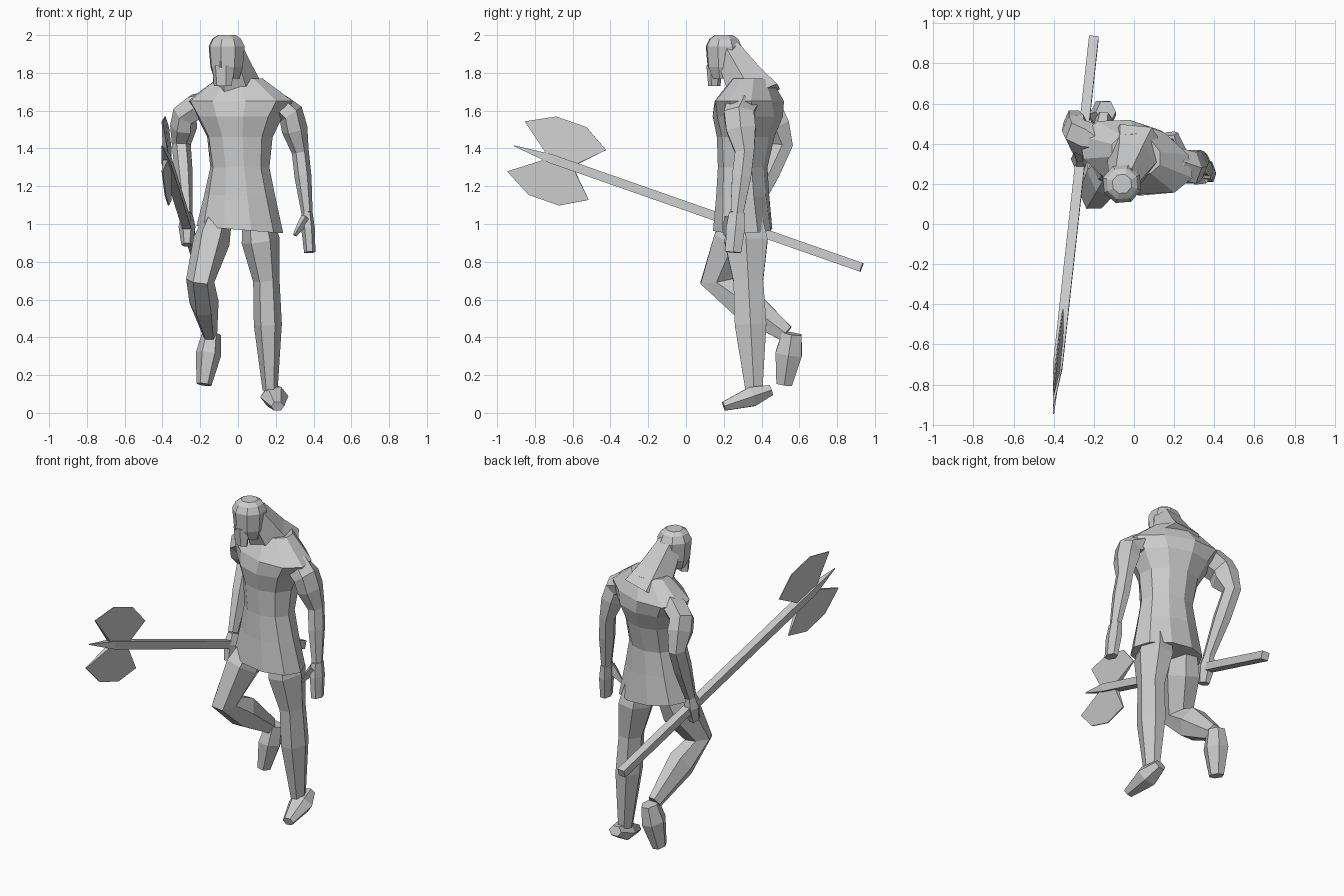
import bpy
import bmesh
from math import cos, sin, tau, radians
from mathutils import Matrix, Vector

cube = bpy.data.objects.get("Cube")
if cube:
    bpy.data.objects.remove(cube)

# One plain colour for everything
grey = (0.6, 0.6, 0.6, 1)
plain_grey = bpy.data.materials.new("plain grey")
plain_grey.use_nodes = True
plain_grey.diffuse_color = grey
shader = plain_grey.node_tree.nodes["Principled BSDF"]
shader.inputs["Base Color"].default_value = grey


def loft(name, rings):
    """Skin a list of equal-length point rings and cap both ends."""
    bm = bmesh.new()
    loops = [[bm.verts.new(point) for point in ring] for ring in rings]
    count = len(loops[0])
    for lower, upper in zip(loops, loops[1:]):
        for i in range(count):
            j = (i + 1) % count
            bm.faces.new((lower[i], lower[j], upper[j], upper[i]))
    bm.faces.new(reversed(loops[0]))
    bm.faces.new(loops[-1])
    bmesh.ops.recalc_face_normals(bm, faces=bm.faces)
    mesh = bpy.data.meshes.new(name)
    bm.to_mesh(mesh)
    bm.free()
    mesh.materials.append(plain_grey)
    part = bpy.data.objects.new(name, mesh)
    bpy.context.collection.objects.link(part)


def ellipse(centre, across, along, sides):
    """Ring of points around a centre, spanned by two half axes."""
    angles = [tau * i / sides for i in range(sides)]
    return [centre + across * cos(a) + along * sin(a) for a in angles]


def upright(name, centre, sections, sides, pose):
    """Loft sections of height, half width and half depth, set by a pose rule."""
    rings = []
    for height, width, depth in sections:
        lean, tilt, turn = pose(height)
        spin = Matrix.Rotation(radians(turn), 3, "Z")
        middle = Vector((*centre, height)) + Vector((0, lean, 0))
        across = spin @ Vector((width, 0, tilt * width))
        along = spin @ Vector((0, depth, 0))
        rings.append(ellipse(middle, across, along, sides))
    loft(name, rings)


def limb(name, joints, bulge=1.2, depth=1.3, sides=6):
    """Loft through joints of position and radius, with a muscle between each pair."""
    path = [joints[0]]
    for start, end in zip(joints, joints[1:]):
        muscle = [a + (b - a) * 0.4 for a, b in zip(start, end)]
        muscle[3] = (start[3] + end[3]) / 2 * bulge
        path += [muscle, end]
    points = [Vector(joint[:3]) for joint in path]
    rings = []
    for k, point in enumerate(points):
        before = points[max(k - 1, 0)]
        after = points[min(k + 1, len(points) - 1)]
        heading = (after - before).normalized()
        across = (Vector((1, 0, 0)) - heading * heading.x).normalized()
        along = heading.cross(across)
        radius = path[k][3]
        rings.append(ellipse(point, across * radius, along * radius * depth, sides))
    loft(name, rings)


def body_pose(height):
    """The chest leans back and turns with height, and the hem hangs askew."""
    lean = 0.1 * max(0, height - 1.3)
    tilt = -0.25 * max(0, 1.3 - height)
    return lean, tilt, -24 * (height - 0.8)


def head_pose(height):
    """The head is level and looks slightly to its right."""
    return 0, 0, -18


# Tunic: hem, waist, ribs, chest, shoulders and collar
upright("tunic", (0.01, 0.3), [
    (0.97, 0.23, 0.16),
    (1.15, 0.19, 0.14),
    (1.3, 0.16, 0.13),
    (1.46, 0.18, 0.15),
    (1.57, 0.24, 0.18),
    (1.65, 0.3, 0.17),
    (1.77, 0.13, 0.1),
], sides=10, pose=body_pose)

# Neck stooping forward into the head
limb("neck", [(0.01, 0.37, 1.66, 0.16), (-0.05, 0.22, 1.92, 0.08)], bulge=1, depth=1)

# Head with beard, nose and brow
upright("head", (-0.06, 0.2), [
    (1.77, 0.07, 0.06),
    (1.83, 0.09, 0.09),
    (1.94, 0.1, 0.1),
    (1.98, 0.08, 0.08),
    (2, 0.05, 0.05),
], sides=8, pose=head_pose)
upright("beard", (-0.08, 0.15), [
    (1.73, 0.05, 0.03), (1.84, 0.06, 0.04),
], sides=6, pose=head_pose)
upright("nose", (-0.09, 0.13), [
    (1.83, 0.02, 0.02), (1.9, 0.01, 0.01),
], sides=4, pose=head_pose)
upright("brow", (-0.08, 0.14), [
    (1.9, 0.06, 0.02), (1.93, 0.06, 0.02),
], sides=6, pose=head_pose)

# Left arm hanging straight, with a mitten hand and thumb
left_wrist = (0.365, 0.27, 1.06, 0.03)
limb("left_arm", [
    (0.17, 0.3, 1.65, 0.05),
    (0.28, 0.28, 1.58, 0.07),
    (0.33, 0.31, 1.38, 0.045),
    left_wrist,
])
limb("left_hand", [left_wrist, (0.38, 0.25, 0.85, 0.03)], depth=1.6)
limb("left_thumb", [(0.36, 0.24, 1.03, 0.03), (0.3, 0.21, 0.94, 0.01)], sides=4)

# Right arm bent back at the elbow, with a fist around the shaft
right_wrist = (-0.27, 0.34, 1.05, 0.03)
limb("right_arm", [
    (-0.18, 0.4, 1.65, 0.05),
    (-0.28, 0.44, 1.58, 0.07),
    (-0.3, 0.51, 1.42, 0.05),
    right_wrist,
])
limb("right_fist", [right_wrist, (-0.27, 0.3, 0.89, 0.03)], bulge=1.5)

# Left leg standing, its foot sloping down to the toe
limb("left_leg", [
    (0.1, 0.31, 1.05, 0.08),
    (0.15, 0.33, 0.7, 0.07),
    (0.17, 0.36, 0.12, 0.04),
], bulge=1.35)
limb("left_foot", [
    (0.18, 0.45, 0.12, 0.04),
    (0.21, 0.2, 0.035, 0.035),
], bulge=2, depth=0.8)

# Right leg with the knee forward, the shin swung back and the foot hanging
limb("right_leg", [
    (-0.1, 0.32, 1.05, 0.07),
    (-0.2, 0.16, 0.7, 0.075),
    (-0.15, 0.53, 0.42, 0.04),
], bulge=1.35)
limb("right_foot", [
    (-0.14, 0.56, 0.42, 0.05),
    (-0.18, 0.52, 0.15, 0.04),
], bulge=1.5, depth=1.2)

# Axes of the weapon: along the shaft, across it and upward
butt = Vector((-0.2, 0.93, 0.77))
forward = Vector((-0.11, -1, 0.35)).normalized()
across = (Vector((1, 0, 0)) - forward * forward.x).normalized()
upward = forward.cross(across)

# Square shaft ending in a sharp spike
corners = [(-1, -1), (1, -1), (1, 1), (-1, 1)]
shaft = []
for distance, half in [(0, 0.024), (1.75, 0.024), (1.96, 0.002)]:
    centre = butt + forward * distance
    shaft.append([centre + (across * a + upward * b) * half for a, b in corners])
loft("axe_shaft", shaft)

# Mirrored blades, thick at the shaft and thin at the cutting edge
socket = butt + forward * 1.63
outline = [(0, 0), (0.13, 0), (0.32, 0.14), (0.17, 0.22), (0, 0.22), (-0.14, 0.14)]
for name, flip in [("upper_blade", 1), ("lower_blade", -1)]:
    faces = []
    for cheek in (-1, 1):
        face = []
        for reach, spread in outline:
            thickness = 0.003 if spread else 0.015
            point = socket + forward * reach + upward * spread * flip
            face.append(point + across * thickness * cheek)
        faces.append(face)
    loft(name, faces)
